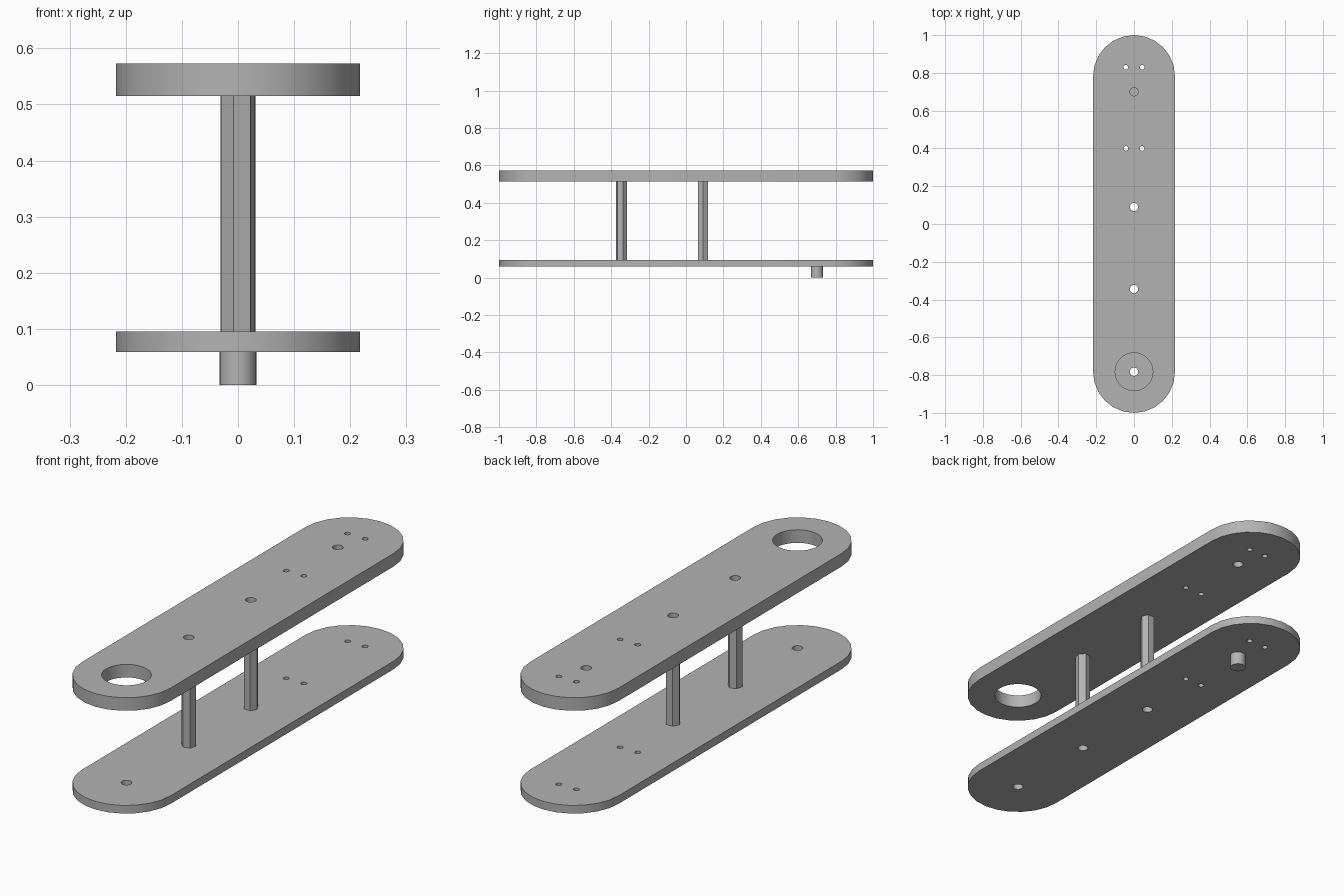
import bpy
import bmesh
import math

if "Cube" in bpy.data.objects:
    bpy.data.objects.remove(bpy.data.objects["Cube"], do_unlink=True)

# One plain grey material
GREY = (0.45, 0.45, 0.45, 1.0)
grey = bpy.data.materials.new("plain grey")
grey.use_nodes = True
grey.diffuse_color = GREY
grey.node_tree.nodes["Principled BSDF"].inputs["Base Color"].default_value = GREY


def ring(x, y, radius, sides=24, turn=0.0):
    """Closed loop of points around (x, y)."""
    return [(x + radius * math.cos(turn + math.tau * i / sides),
             y + radius * math.sin(turn + math.tau * i / sides))
            for i in range(sides)]


def slot(half_width, half_length, steps=12):
    """Long outline with round ends."""
    centre = half_length - half_width
    points = []
    for end in (0, 1):
        for i in range(steps + 1):
            a = math.pi * (end + i / steps)
            points.append((half_width * math.cos(a),
                           half_width * math.sin(a) + (-centre if end else centre)))
    return points


def extrude_profile(name, loops, bottom, top):
    """Solid from an outer loop and hole loops, between two heights."""
    curve = bpy.data.curves.new(name, "CURVE")
    curve.dimensions = "2D"
    curve.fill_mode = "BOTH"
    curve.extrude = (top - bottom) / 2
    for loop in loops:
        spline = curve.splines.new("POLY")
        spline.points.add(len(loop) - 1)
        for point, (x, y) in zip(spline.points, loop):
            point.co = (x, y, 0, 1)
        spline.use_cyclic_u = True
    helper = bpy.data.objects.new(name + "_profile", curve)
    bpy.context.scene.collection.objects.link(helper)
    graph = bpy.context.evaluated_depsgraph_get()
    mesh = bpy.data.meshes.new_from_object(helper.evaluated_get(graph))
    bpy.data.objects.remove(helper, do_unlink=True)

    # Weld caps to walls and lift into place
    bm = bmesh.new()
    bm.from_mesh(mesh)
    bmesh.ops.remove_doubles(bm, verts=bm.verts, dist=0.0001)
    bmesh.ops.recalc_face_normals(bm, faces=bm.faces)
    bmesh.ops.translate(bm, verts=bm.verts, vec=(0, 0, (bottom + top) / 2))
    bm.to_mesh(mesh)
    bm.free()
    mesh.name = name
    mesh.materials.clear()
    mesh.materials.append(grey)

    obj = bpy.data.objects.new(name, mesh)
    bpy.context.scene.collection.objects.link(obj)
    bpy.ops.object.select_all(action="DESELECT")
    obj.select_set(True)
    bpy.context.view_layer.objects.active = obj
    bpy.ops.object.shade_smooth_by_angle(angle=math.radians(30))
    return obj


# Shared layout
LOWER, UPPER = (0.059, 0.095), (0.515, 0.573)
BORE = 0.022
POSTS = {"front_post": (-0.345, math.radians(15)), "rear_post": (0.09, 0.0)}
END_Y, PIN_Y = -0.782, 0.70

outline = slot(0.217, 1.0)
screw_holes = [ring(x, y, 0.0125, 16) for x in (-0.043, 0.043) for y in (0.40, 0.83)]
post_holes = [ring(0, y, BORE) for y, turn in POSTS.values()]
shared = [outline] + screw_holes + post_holes

# Plates
extrude_profile("lower_plate", shared + [ring(0, END_Y, BORE)], *LOWER)
extrude_profile("upper_plate",
                shared + [ring(0, END_Y, 0.10, 32), ring(0, PIN_Y, BORE)], *UPPER)

# Hollow hexagonal posts
for name, (y, turn) in POSTS.items():
    extrude_profile(name, [ring(0, y, 0.031, 6, turn), ring(0, y, BORE)],
                    LOWER[1], UPPER[0])

# Pin below the lower plate
extrude_profile("bottom_pin", [ring(0, PIN_Y, 0.033)], 0.0, LOWER[0])
